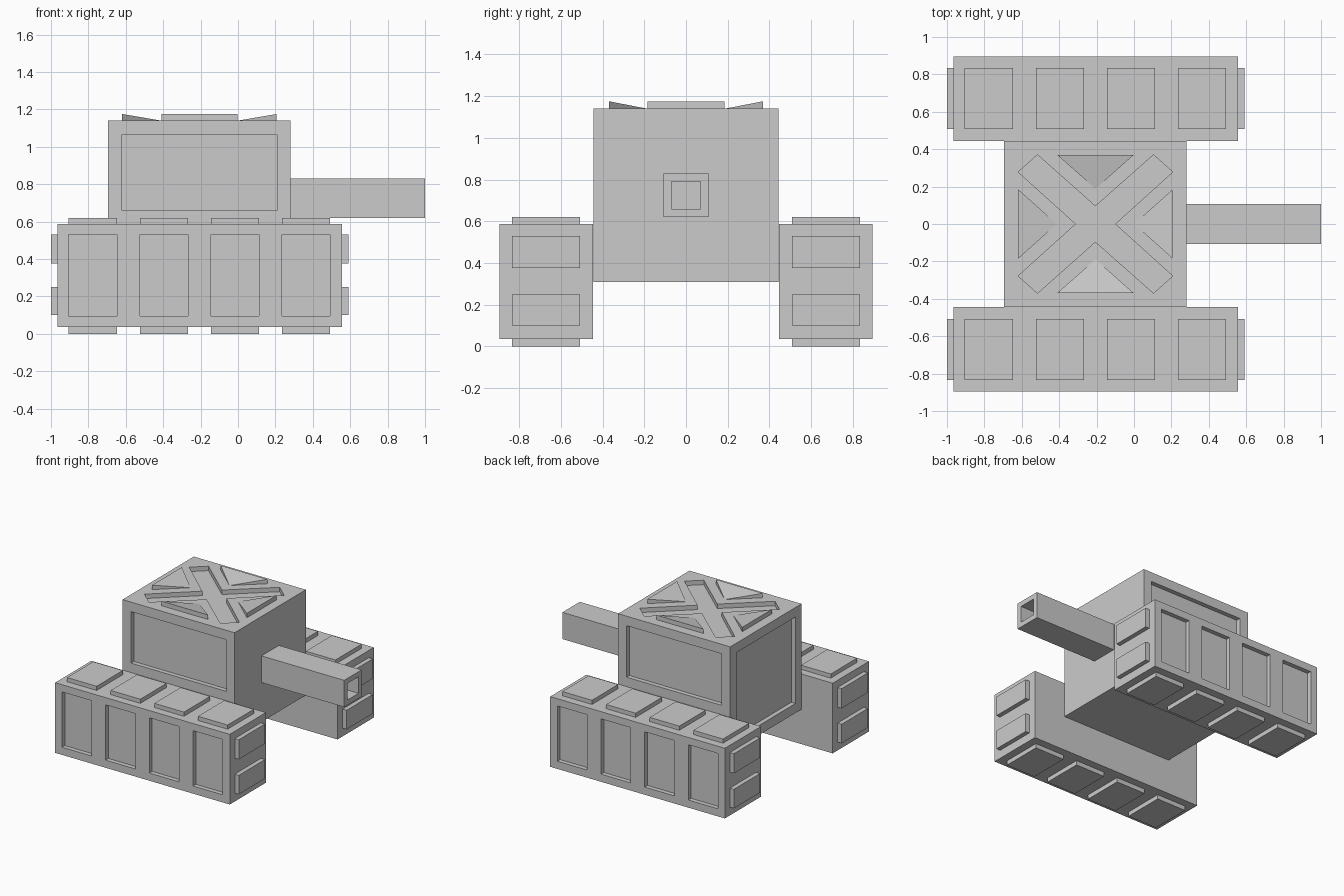
import bpy, bmesh
from math import pi
from mathutils import Matrix, Vector

if "Cube" in bpy.data.objects:
    bpy.data.objects.remove(bpy.data.objects["Cube"])

D = 0.035  # depth of every raised pad and recessed panel


def add_box(bm, x, y, z):
    """Axis-aligned box from three (min, max) ranges."""
    lo, hi = Vector((x[0], y[0], z[0])), Vector((x[1], y[1], z[1]))
    m = Matrix.Translation((lo + hi) / 2) @ Matrix.Diagonal((*(hi - lo), 1))
    bmesh.ops.create_cube(bm, size=1, matrix=m)


def finish(bm, name):
    bmesh.ops.recalc_face_normals(bm, faces=bm.faces[:])
    mesh = bpy.data.meshes.new(name)
    bm.to_mesh(mesh)
    bm.free()
    ob = bpy.data.objects.new(name, mesh)
    bpy.context.collection.objects.link(ob)
    return ob


def boxes(name, ranges):
    bm = bmesh.new()
    for r in ranges:
        add_box(bm, *r)
    return finish(bm, name)


def cut(ob, cutter):
    """Subtract the cutter and remove it."""
    mod = ob.modifiers.new("recess", 'BOOLEAN')
    mod.operation, mod.solver, mod.object = 'DIFFERENCE', 'EXACT', cutter
    bpy.context.view_layer.objects.active = ob
    bpy.ops.object.modifier_apply(modifier=mod.name)
    bpy.data.objects.remove(cutter)


# Tracks: blocks with recessed outer panels and raised pads
X0, X1 = -0.965, 0.555
cols = [(-0.905 + i * 0.38, -0.647 + i * 0.38) for i in range(4)]
rows = [(0.10, 0.25), (0.375, 0.53)]
for side, s in (("left", 1), ("right", -1)):
    def span(a, b):
        return tuple(sorted((a * s, b * s)))
    track = boxes(side + "_track", [((X0, X1), span(0.445, 0.895), (D, 0.587))])
    cut(track, boxes("track_cutter",
                     [(c, span(0.895 - D, 1.0), (0.095, 0.53)) for c in cols]))
    pad_y = span(0.507, 0.833)
    pads = [(c, pad_y, z) for c in cols for z in ((0, D), (0.587, 0.62))]
    pads += [(x, pad_y, r) for r in rows for x in ((X0 - D, X0), (X1, X1 + D))]
    boxes(side + "_track_pads", pads)

# Hull with recessed side and back panels
hull = boxes("hull", [((-0.695, 0.28), (-0.443, 0.443), (0.31, 1.14))])
cut(hull, boxes("panel_cutter", [
    ((-0.62, 0.208), (-0.6, -0.443 + D), (0.66, 1.065)),
    ((-0.62, 0.208), (0.443 - D, 0.6), (0.66, 1.065)),
    ((-0.8, -0.695 + D), (-0.368, 0.368), (0.385, 1.065))]))

# Cross-shaped groove in the roof
CX = -0.206
quarter = [(0.105, 0), (0.413, 0.278), (0.31, 0.37), (0, 0.095)]
outline = quarter + [(-x, y) for x, y in quarter[2:0:-1]] + [(-0.105, 0)]
outline += [(-x, -y) for x, y in quarter[1:]]
outline += [(x, -y) for x, y in quarter[2:0:-1]]
bm = bmesh.new()
face = bm.faces.new([bm.verts.new((CX + x, y, 1.14 - D)) for x, y in outline])
ext = bmesh.ops.extrude_face_region(bm, geom=[face])
bmesh.ops.translate(bm, vec=(0, 0, 0.2),
                    verts=[v for v in ext["geom"] if isinstance(v, bmesh.types.BMVert)])
cut(hull, finish(bm, "cross_cutter"))

# Four roof wedges, each sloping down towards the centre
bm = bmesh.new()
for turn, (outer, inner, half) in enumerate([(0.413, 0.206, 0.185), (0.368, 0.188, 0.203)] * 2):
    rot = Matrix.Translation((CX, 0, 1.14)) @ Matrix.Rotation(turn * pi / 2, 4, 'Z')
    a, b, c, d, tip = [bm.verts.new(rot @ Vector(p)) for p in (
        (outer, -half, 0), (outer, half, 0), (outer, half, D), (outer, -half, D), (inner, 0, 0))]
    for f in ((a, b, c, d), (d, c, tip), (b, a, tip), (c, b, tip), (a, d, tip)):
        bm.faces.new(f)
finish(bm, "roof_wedges")

# Square hollow barrel
barrel = boxes("barrel", [((0.28, 1.0), (-0.108, 0.108), (0.62, 0.83))])
cut(barrel, boxes("bore_cutter", [((0.75, 1.1), (-0.07, 0.07), (0.66, 0.79))]))
